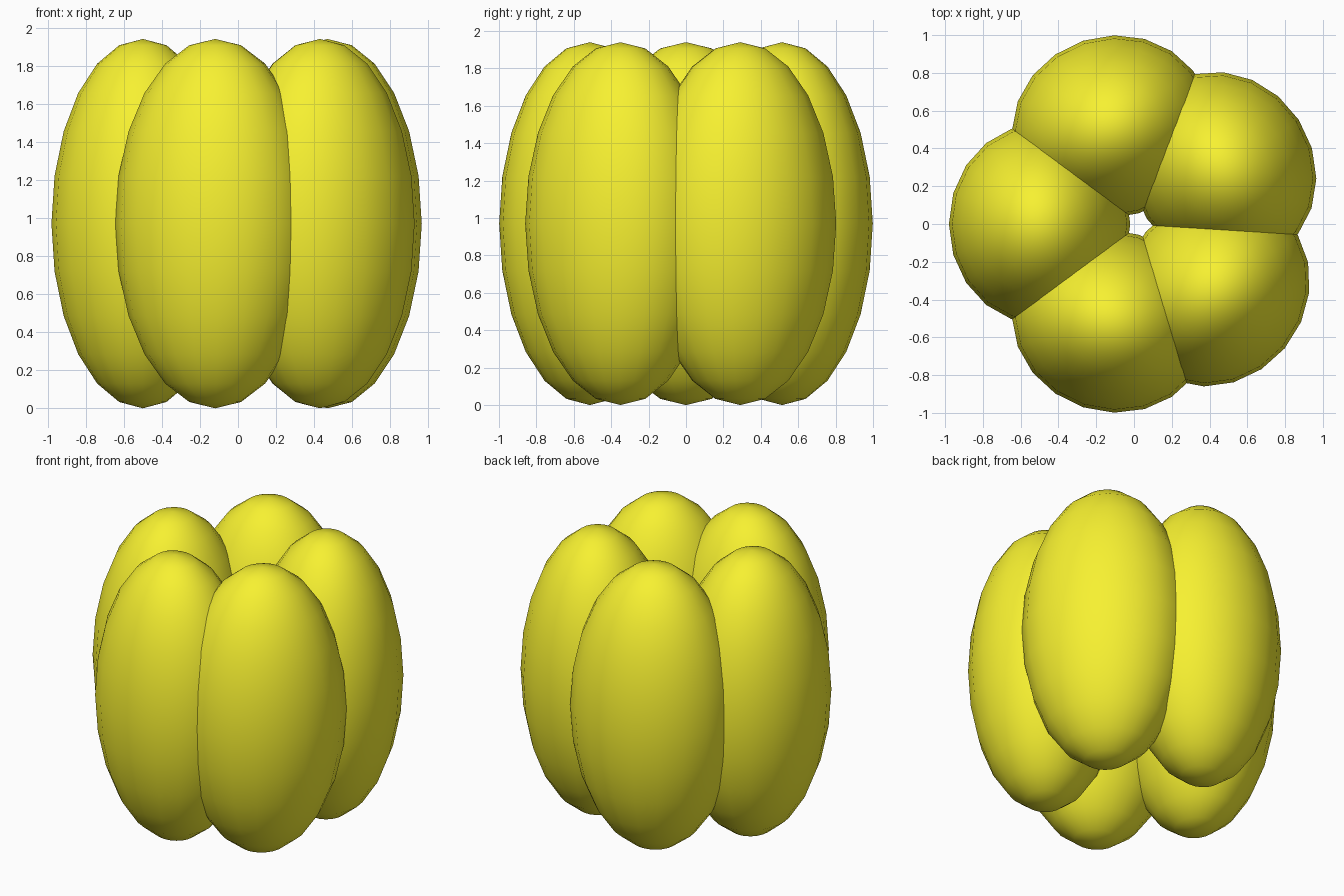
import bpy
from math import radians

if "Cube" in bpy.data.objects:
    bpy.data.objects.remove(bpy.data.objects["Cube"])

# Yellow skin
skin = bpy.data.materials.new("yellow_skin")
skin.diffuse_color = (0.93, 0.88, 0.03, 1)
skin.use_nodes = True
skin.node_tree.nodes["Principled BSDF"].inputs["Base Color"].default_value = skin.diffuse_color

# Lobes: centre x, centre y, direction each one faces outwards
lobes = [
    (-0.50, 0.00, 180),
    (-0.12, 0.514, 108),
    (-0.12, -0.514, 252),
    (0.47, 0.29, 33),
    (0.43, -0.35, -40),
]

# Tall ellipsoids, slightly wider around the ring than across it
for i, (x, y, angle) in enumerate(lobes, 1):
    bpy.ops.mesh.primitive_uv_sphere_add(
        segments=20, ring_count=12, radius=1,
        location=(x, y, 0.97), rotation=(0, 0, radians(angle)))
    lobe = bpy.context.object
    lobe.name = f"lobe_{i}"
    lobe.scale = (0.48, 0.53, 0.97)
    lobe.data.materials.append(skin)
    bpy.ops.object.shade_smooth()
